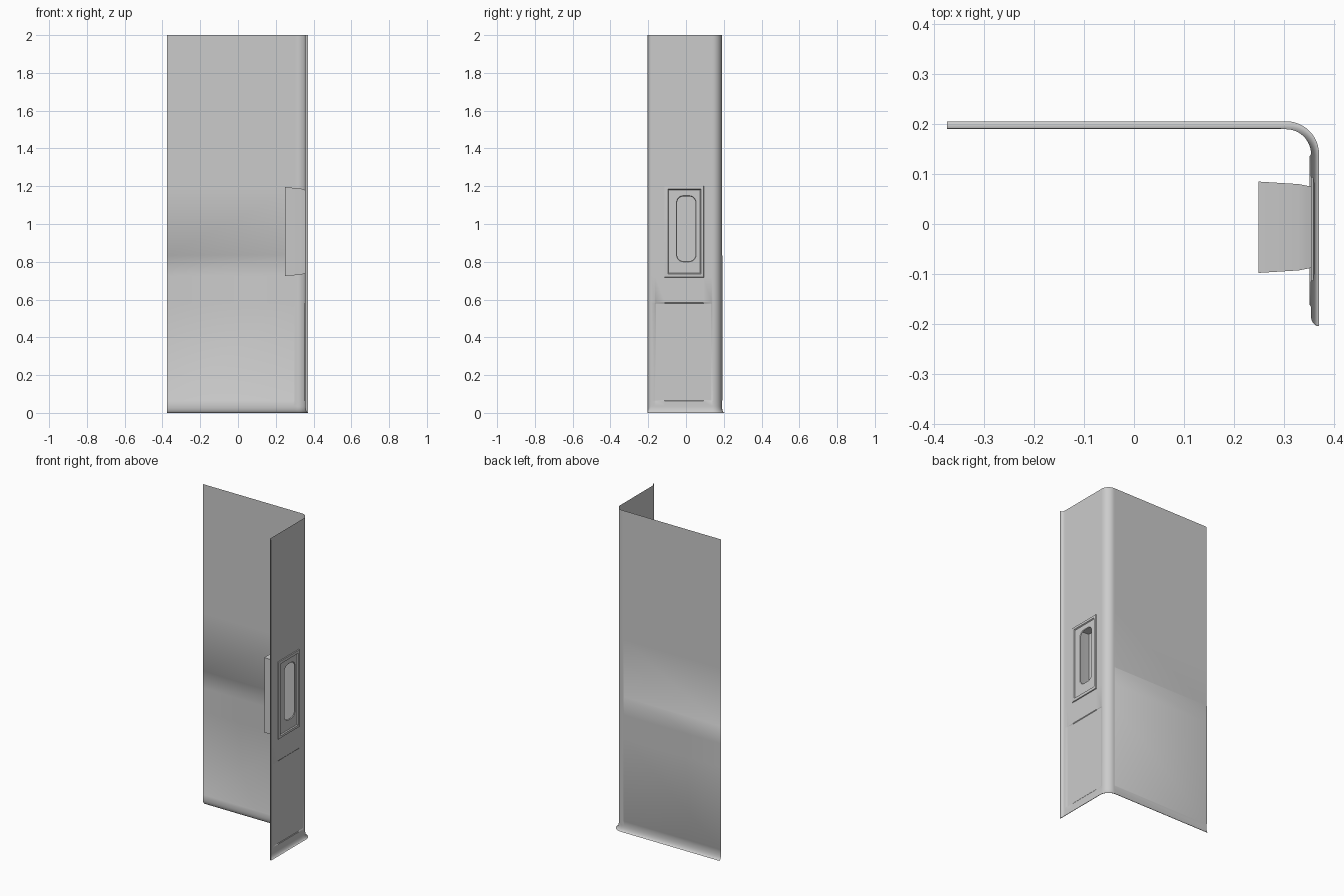
import bpy, bmesh, math

if "Cube" in bpy.data.objects:
    bpy.data.objects.remove(bpy.data.objects["Cube"])

LIP = 0.016          # outward flare of the bottom and front edges


def flare(t):
    t = max(0.0, min(1.0, t))
    return LIP * (1 - math.sqrt(1 - t * t))


def finish(name, bm, angle=35):
    bmesh.ops.remove_doubles(bm, verts=bm.verts, dist=1e-5)
    me = bpy.data.meshes.new(name)
    bm.to_mesh(me)
    bm.free()
    ob = bpy.data.objects.new(name, me)
    bpy.context.collection.objects.link(ob)
    bpy.context.view_layer.objects.active = ob
    ob.select_set(True)
    bpy.ops.object.shade_smooth_by_angle(angle=math.radians(angle))
    ob.select_set(False)
    return ob


def rounded_loop(bm, x, y0, y1, z0, z1, r=0.0, seg=8):
    # rounded rectangle in the yz plane, always the same vertex count
    loop = []
    corners = [(y1 - r, z1 - r), (y0 + r, z1 - r), (y0 + r, z0 + r), (y1 - r, z0 + r)]
    for k, (cy, cz) in enumerate(corners):
        for i in range(seg + 1):
            a = math.pi / 2 * (k + i / seg)
            loop.append(bm.verts.new((x, cy + r * math.cos(a), cz + r * math.sin(a))))
    return loop


def bridge(bm, loops):
    for a, b in zip(loops, loops[1:]):
        n = len(a)
        for i in range(n):
            j = (i + 1) % n
            bm.faces.new((a[i], a[j], b[j], b[i]))


# wall plan: (x, y, normal x, normal y), back panel, round corner, side panel
plan = [(x, 0.19, 0, 1) for x in (-0.375, 0.295, 0.298)]
for i in range(13):
    a = math.pi / 2 * (1 - i / 12)
    plan.append((0.305 + 0.05 * math.cos(a), 0.14 + 0.05 * math.sin(a),
                 math.cos(a), math.sin(a)))
plan += [(0.355, y, 1, 0) for y in (0.136, 0.09, -0.11, -0.162, -0.166)]
plan += [(0.355, -0.185 - 0.02 * math.sin(math.pi / 2 * i / 8), 1, 0) for i in range(9)]

# heights: flared foot, lower panel, handle opening, top
heights = [0.036 * (1 - math.sin(math.pi / 2 * i / 8)) for i in range(8, -1, -1)]
heights += [0.062, 0.066, 0.58, 0.584, 0.725, 0.833, 0.836, 1.195, 2.0]

# wall sheet with stepped panels and an opening for the handle
bm = bmesh.new()
grid = []
for z in heights:
    row = []
    for x, y, nx, ny in plan:
        off = max(flare(1 - z / 0.036), flare((-0.185 - y) / 0.02))
        if nx == 1 and -0.163 < y < 0.137 and 0.065 < z < 0.581:
            off -= 0.003
        if ny == 1 and x < 0.296 and 0.065 < z < 0.834:
            off += 0.002
        row.append(bm.verts.new((x + nx * off, y + ny * off, z)))
    grid.append(row)
for i in range(len(heights) - 1):
    for j in range(len(plan) - 1):
        ym = (plan[j][1] + plan[j + 1][1]) / 2
        zm = (heights[i] + heights[i + 1]) / 2
        if plan[j][2] == 1 and -0.11 < ym < 0.09 and 0.725 < zm < 1.195:
            continue
        bm.faces.new((grid[i][j], grid[i + 1][j], grid[i + 1][j + 1], grid[i][j + 1]))
finish("wall_sheet", bm)

# handle frame: raised rim around a plate with a rounded opening
bm = bmesh.new()
bridge(bm, [rounded_loop(bm, *p) for p in (
    (0.355, -0.115, 0.095, 0.718, 1.202),
    (0.360, -0.113, 0.093, 0.720, 1.200),
    (0.362, -0.096, 0.079, 0.736, 1.184),
    (0.356, -0.092, 0.075, 0.740, 1.180),
    (0.356, -0.050, 0.053, 0.800, 1.150, 0.035),
    (0.352, -0.047, 0.050, 0.804, 1.146, 0.033),
)])
bmesh.ops.recalc_face_normals(bm, faces=bm.faces)
if sum(f.normal.x for f in bm.faces) < 0:
    bmesh.ops.reverse_faces(bm, faces=bm.faces)
finish("handle_frame", bm, 25)

# handle pocket: closed box behind the plate, widening inward
bm = bmesh.new()
loops = [rounded_loop(bm, *p) for p in (
    (0.356, -0.088, 0.075, 0.738, 1.180),
    (0.345, -0.090, 0.077, 0.735, 1.184),
    (0.330, -0.093, 0.080, 0.731, 1.188),
    (0.250, -0.098, 0.085, 0.725, 1.195),
)]
bridge(bm, loops)
bm.faces.new(loops[-1])
bmesh.ops.remove_doubles(bm, verts=bm.verts, dist=1e-5)
bmesh.ops.recalc_face_normals(bm, faces=bm.faces)
finish("handle_pocket", bm)
